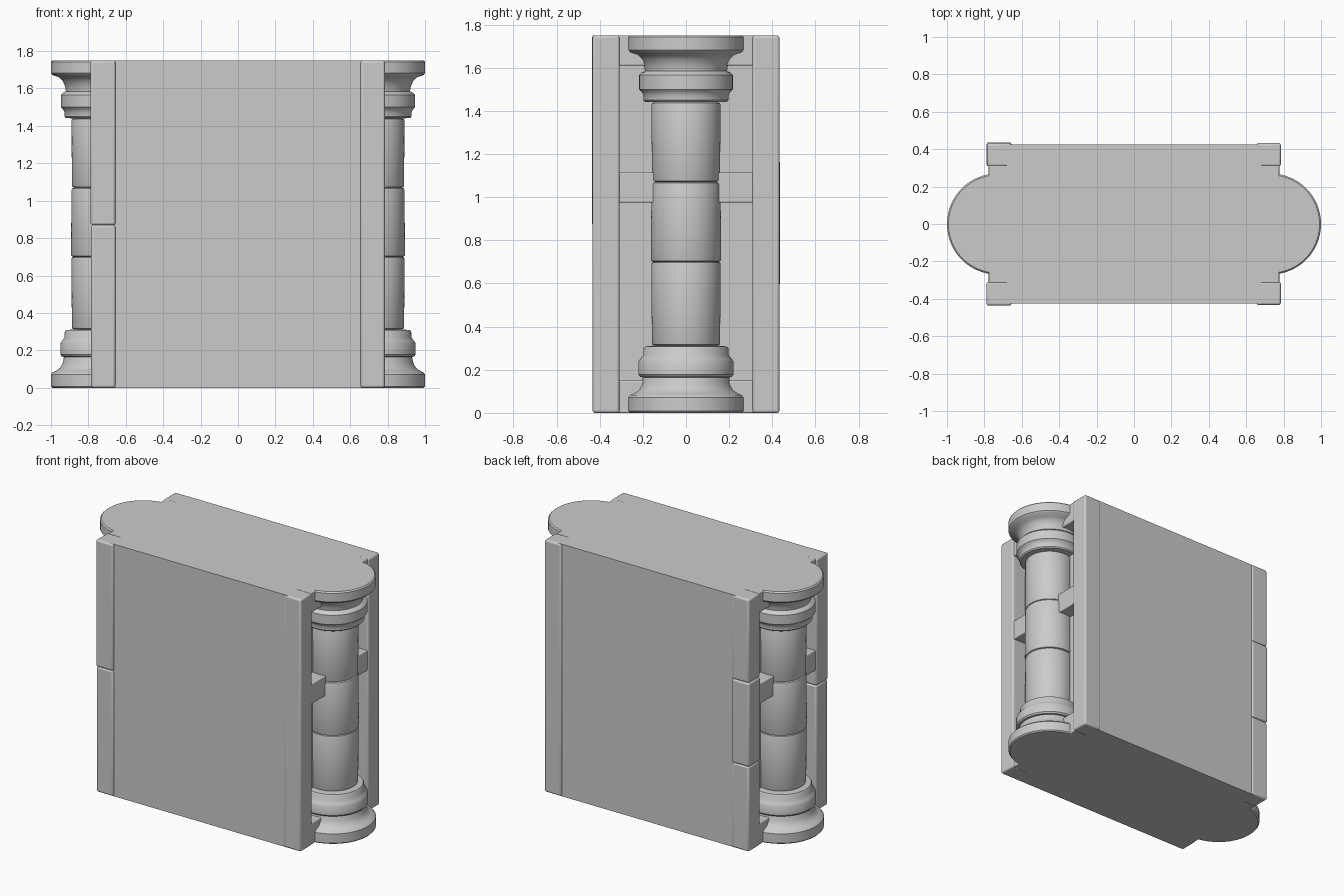
import bpy, bmesh, math
from mathutils import Vector

if "Cube" in bpy.data.objects:
    bpy.data.objects.remove(bpy.data.objects["Cube"])

H = 1.75


def finish(ob, angle=30):
    bpy.ops.object.select_all(action='DESELECT')
    ob.select_set(True)
    bpy.context.view_layer.objects.active = ob
    bpy.ops.object.shade_smooth_by_angle(angle=math.radians(angle))


def from_bmesh(name, bm):
    bmesh.ops.recalc_face_normals(bm, faces=bm.faces)
    me = bpy.data.meshes.new(name)
    bm.to_mesh(me)
    bm.free()
    ob = bpy.data.objects.new(name, me)
    bpy.context.collection.objects.link(ob)
    return ob


def box(name, lo, hi, bevel=0.0):
    lo, hi = Vector(lo), Vector(hi)
    bm = bmesh.new()
    bmesh.ops.create_cube(bm, size=1)
    for v in bm.verts:
        v.co = (lo + hi) / 2 + v.co * (hi - lo)
    ob = from_bmesh(name, bm)
    if bevel:
        m = ob.modifiers.new("Bevel", 'BEVEL')
        m.width, m.segments = bevel, 3
    finish(ob)
    return ob


def lathe(name, profile, x, steps=64):
    bm = bmesh.new()
    pts = [(0, profile[0][1])] + profile + [(0, profile[-1][1])]
    vs = [bm.verts.new((r, 0, z)) for r, z in pts]
    es = [bm.edges.new(p) for p in zip(vs, vs[1:])]
    bmesh.ops.spin(bm, geom=vs + es, cent=(0, 0, 0), axis=(0, 0, 1),
                   angle=math.tau, steps=steps)
    bmesh.ops.remove_doubles(bm, verts=bm.verts, dist=1e-5)
    ob = from_bmesh(name, bm)
    ob.location.x = x
    finish(ob, 35)
    return ob


# Base moulding: plinth disc, cove, thick ring, collar
base = [(.262, 0), (.27, .008), (.27, .072), (.262, .082), (.243, .09),
        (.222, .105), (.208, .13), (.2, .165), (.212, .167), (.22, .177),
        (.22, .238), (.212, .25), (.198, .268), (.196, .3), (.19, .308), (.15, .312)]
# Capital moulding, the same idea upside down
capital = [(.15, 1.44), (.19, 1.442), (.197, 1.45), (.197, 1.475), (.207, 1.49),
           (.217, 1.5), (.217, 1.565), (.207, 1.577), (.19, 1.585), (.194, 1.61),
           (.207, 1.64), (.228, 1.66), (.262, 1.672), (.27, 1.682),
           (.27, 1.742), (.262, H)]
# Shaft of three stacked drums with rounded joints
drums = []
for z0, z1, r0, r1 in ((.312, .70, .158, .161), (.70, 1.07, .163, .16), (1.07, 1.44, .158, .16)):
    drums += [(r0 - .012, z0), (r0 - .003, z0 + .004), (r0, z0 + .012),
              (r1, z1 - .012), (r1 - .003, z1 - .004), (r1 - .012, z1)]

# Solid wall core
box("wall_core", (-.68, -.425, 0), (.68, .425, H))

# Corner posts, the left ones made of stacked blocks
joints = {(1, 1): [], (1, -1): [], (-1, 1): [.59, 1.17], (-1, -1): [.87]}
for (sx, sy), cuts in joints.items():
    levels = [0] + cuts + [H]
    for i, (a, b) in enumerate(zip(levels, levels[1:])):
        grow = .003 * (i % 2)
        xs = sorted((sx * .655, sx * (.785 + grow)))
        ys = sorted((sy * .308, sy * (.433 + grow)))
        box("corner_post", (xs[0], ys[0], a), (xs[1], ys[1], b), .012)

for s in (-1, 1):
    # Horizontal rails behind the column
    for name, a, b in (("bottom_rail", 0, .15), ("middle_rail", .975, 1.115),
                       ("top_rail", 1.61, H)):
        xs = sorted((s * .65, s * .777))
        box(name, (xs[0], -.315, a), (xs[1], .315, b), .006)
    # Engaged column
    lathe("column_base", base, s * .73)
    lathe("column_shaft", drums, s * .73)
    lathe("column_capital", capital, s * .73)
